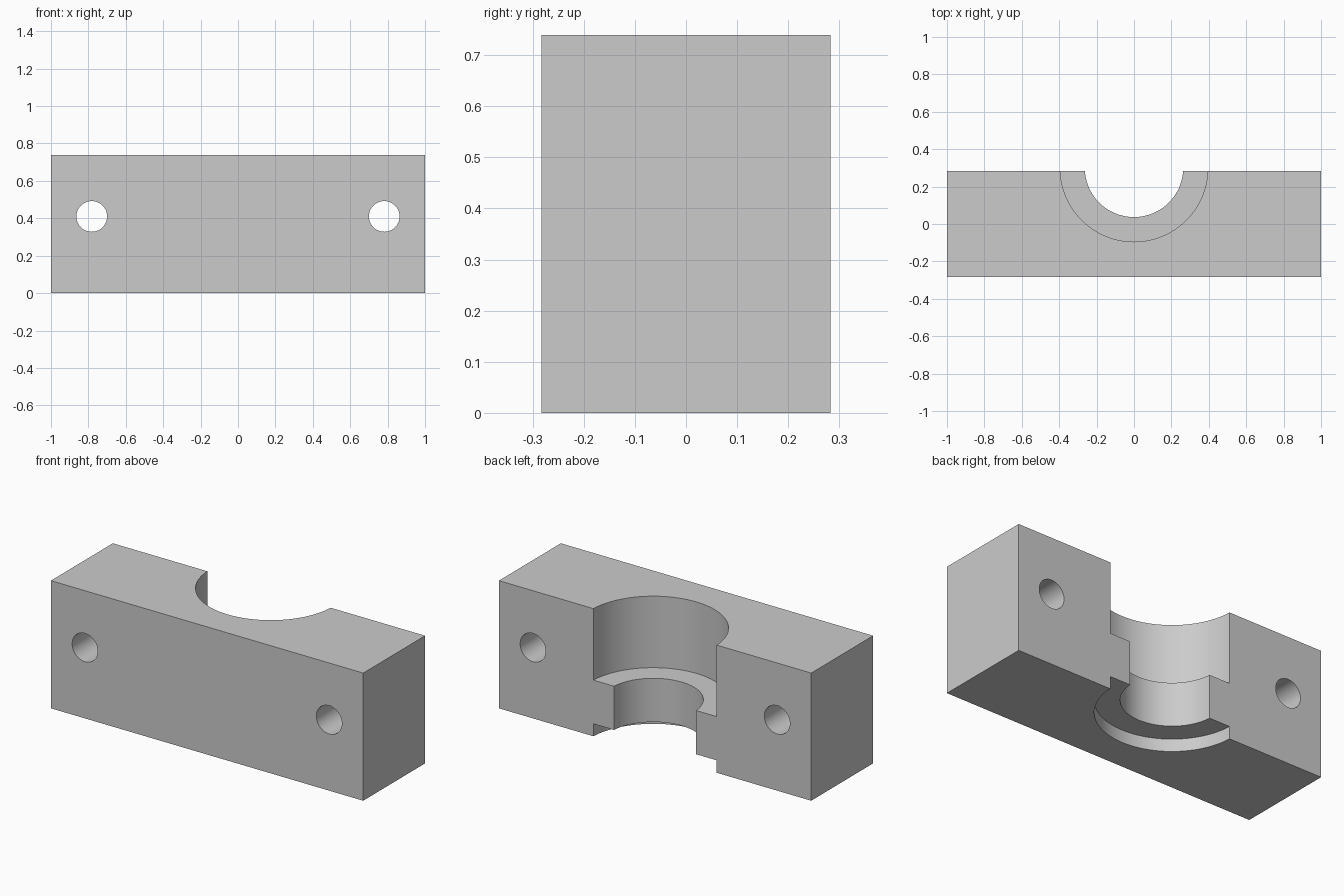
import bpy
import math

default = bpy.data.objects.get("Cube")
if default:
    bpy.data.objects.remove(default, do_unlink=True)

WIDTH, DEPTH, HEIGHT = 2.0, 0.566, 0.739
BORE_Y = 0.30                       # bore axis lies just behind the back face
BORE_R, RECESS_R = 0.263, 0.395
LEDGE_LOW, LEDGE_HIGH = 0.072, 0.325
HOLE_X, HOLE_Z, HOLE_R = 0.782, 0.41, 0.082

grey = bpy.data.materials.new("plain_grey")
grey.use_nodes = True
color = (0.6, 0.6, 0.6, 1)
grey.diffuse_color = color
grey.node_tree.nodes["Principled BSDF"].inputs["Base Color"].default_value = color

# Rectangular block
bpy.ops.mesh.primitive_cube_add(size=1, location=(0, 0, HEIGHT / 2))
block = bpy.context.object
block.name = "clamp_block"
block.scale = (WIDTH, DEPTH, HEIGHT)
bpy.ops.object.transform_apply(location=True, rotation=False, scale=True)
block.data.materials.append(grey)


def cut_cylinder(name, radius, length, location, sides, rotation=(0, 0, 0)):
    """Subtract a cylinder from the block and discard the cutter."""
    bpy.ops.mesh.primitive_cylinder_add(vertices=sides, radius=radius, depth=length,
                                        location=location, rotation=rotation)
    cutter = bpy.context.object
    cutter.name = name
    cutter.hide_render = True
    cutter.data.materials.append(grey)
    mod = block.modifiers.new(name, 'BOOLEAN')
    mod.operation = 'DIFFERENCE'
    mod.solver = 'EXACT'
    mod.object = cutter
    bpy.ops.object.select_all(action='DESELECT')
    block.select_set(True)
    bpy.context.view_layer.objects.active = block
    bpy.ops.object.modifier_apply(modifier=mod.name)
    bpy.data.objects.remove(cutter, do_unlink=True)


def cut_bore(name, radius, low, high):
    cut_cylinder(name, radius, high - low, (0, BORE_Y, (low + high) / 2), 96)


# Stepped half bore: deep upper recess, narrow neck, shallow lower recess
cut_bore("neck_cutter", BORE_R, -0.2, HEIGHT + 0.2)
cut_bore("upper_recess_cutter", RECESS_R, LEDGE_HIGH, HEIGHT + 0.1)
cut_bore("lower_recess_cutter", RECESS_R, -0.1, LEDGE_LOW)

# Bolt holes running front to back
for side in (-1, 1):
    cut_cylinder("bolt_hole_cutter", HOLE_R, DEPTH * 2, (side * HOLE_X, 0, HOLE_Z),
                 48, (math.pi / 2, 0, 0))

bpy.ops.object.shade_smooth_by_angle(angle=math.radians(30))
